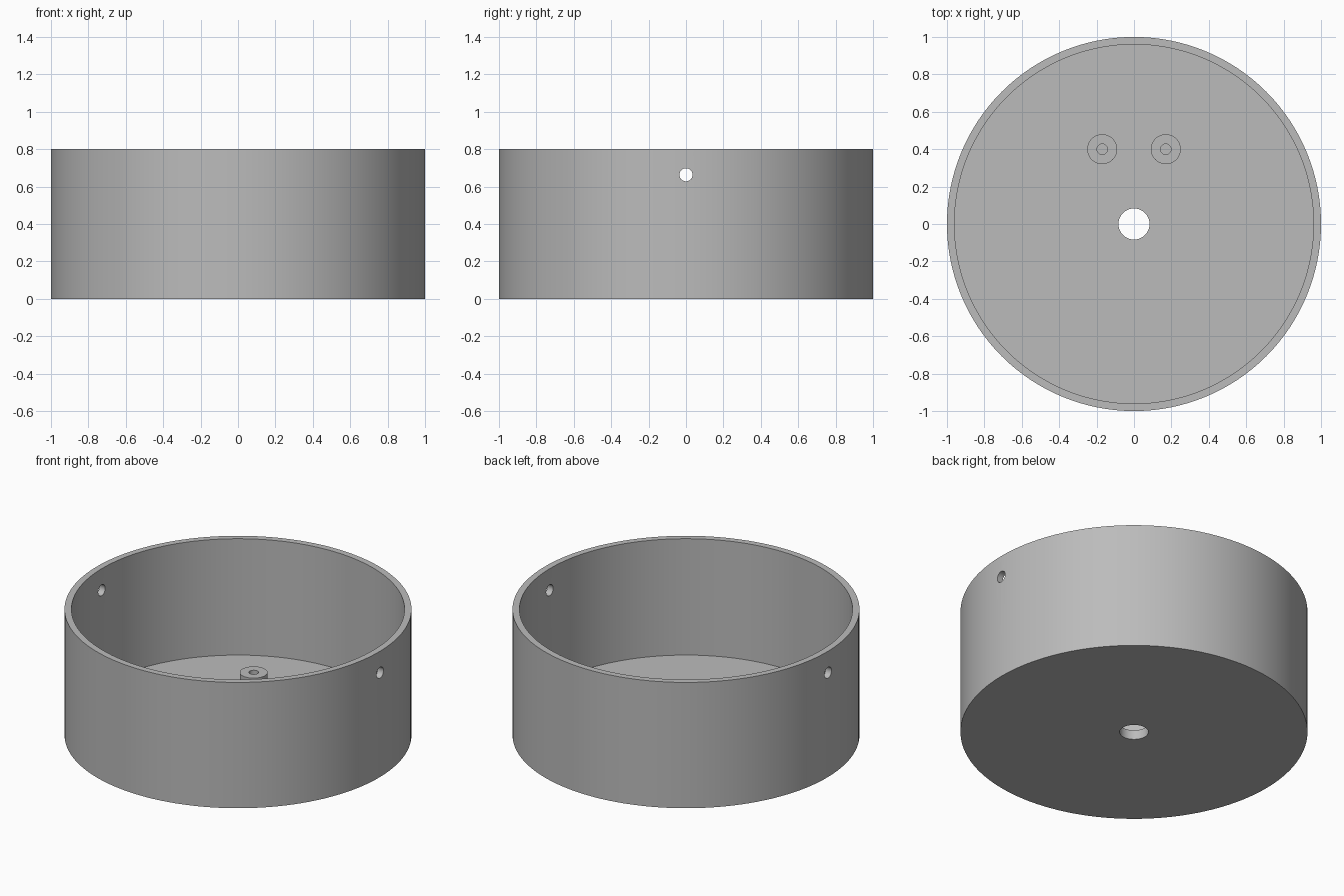
import bpy, bmesh, math
from mathutils import Matrix

old = bpy.data.objects.get("Cube")
if old:
    bpy.data.objects.remove(old, do_unlink=True)

HEIGHT, WALL, FLOOR = 0.8, 0.04, 0.06

grey = bpy.data.materials.new("plain grey")
grey.use_nodes = True
colour = (0.5, 0.5, 0.5, 1)
grey.diffuse_color = colour
grey.node_tree.nodes["Principled BSDF"].inputs["Base Color"].default_value = colour


def add_object(name, bm):
    bmesh.ops.recalc_face_normals(bm, faces=bm.faces)
    mesh = bpy.data.meshes.new(name)
    bm.to_mesh(mesh)
    bm.free()
    mesh.materials.append(grey)
    obj = bpy.data.objects.new(name, mesh)
    bpy.context.collection.objects.link(obj)
    return obj


def lathe(name, profile, segments, location=(0, 0, 0)):
    """Turn a closed (radius, height) profile around the z axis."""
    bm = bmesh.new()
    verts = [bm.verts.new((r, 0, z)) for r, z in profile]
    edges = [bm.edges.new((a, b)) for a, b in zip(verts, verts[1:] + verts[:1])]
    bmesh.ops.spin(bm, geom=verts + edges, cent=(0, 0, 0), axis=(0, 0, 1),
                   angle=math.tau, steps=segments, use_merge=True)
    bmesh.ops.remove_doubles(bm, verts=bm.verts, dist=1e-5)
    obj = add_object(name, bm)
    obj.location = location
    return obj


def smooth(obj):
    bpy.ops.object.select_all(action="DESELECT")
    obj.select_set(True)
    bpy.context.view_layer.objects.active = obj
    bpy.ops.object.shade_smooth_by_angle(angle=math.radians(30))


# Round cup with a hole in the middle of its floor
hole = 0.083
cup = lathe("cup", [(hole, 0), (1, 0), (1, HEIGHT), (1 - WALL, HEIGHT),
                    (1 - WALL, FLOOR), (hole, FLOOR)], 128)

# Pair of opposite holes near the rim, drilled in one pass
bm = bmesh.new()
bmesh.ops.create_cone(bm, cap_ends=True, segments=32, radius1=0.035, radius2=0.035, depth=2.4,
                      matrix=Matrix.Translation((0, 0, 0.663)) @ Matrix.Rotation(math.pi / 2, 4, "Y"))
drill = add_object("side_hole_cutter", bm)
cut = cup.modifiers.new("side holes", "BOOLEAN")
cut.operation = "DIFFERENCE"
cut.solver = "EXACT"
cut.object = drill
bpy.context.view_layer.objects.active = cup
bpy.ops.object.modifier_apply(modifier=cut.name)
bpy.data.objects.remove(drill, do_unlink=True)
smooth(cup)

# Two hollow screw posts standing on the floor
for side, x in (("left", 0.17), ("right", -0.17)):
    post = lathe(side + "_screw_post", [(0.028, FLOOR), (0.08, FLOOR), (0.08, 0.2), (0.028, 0.2)],
                 48, (x, 0.4, 0))
    smooth(post)
